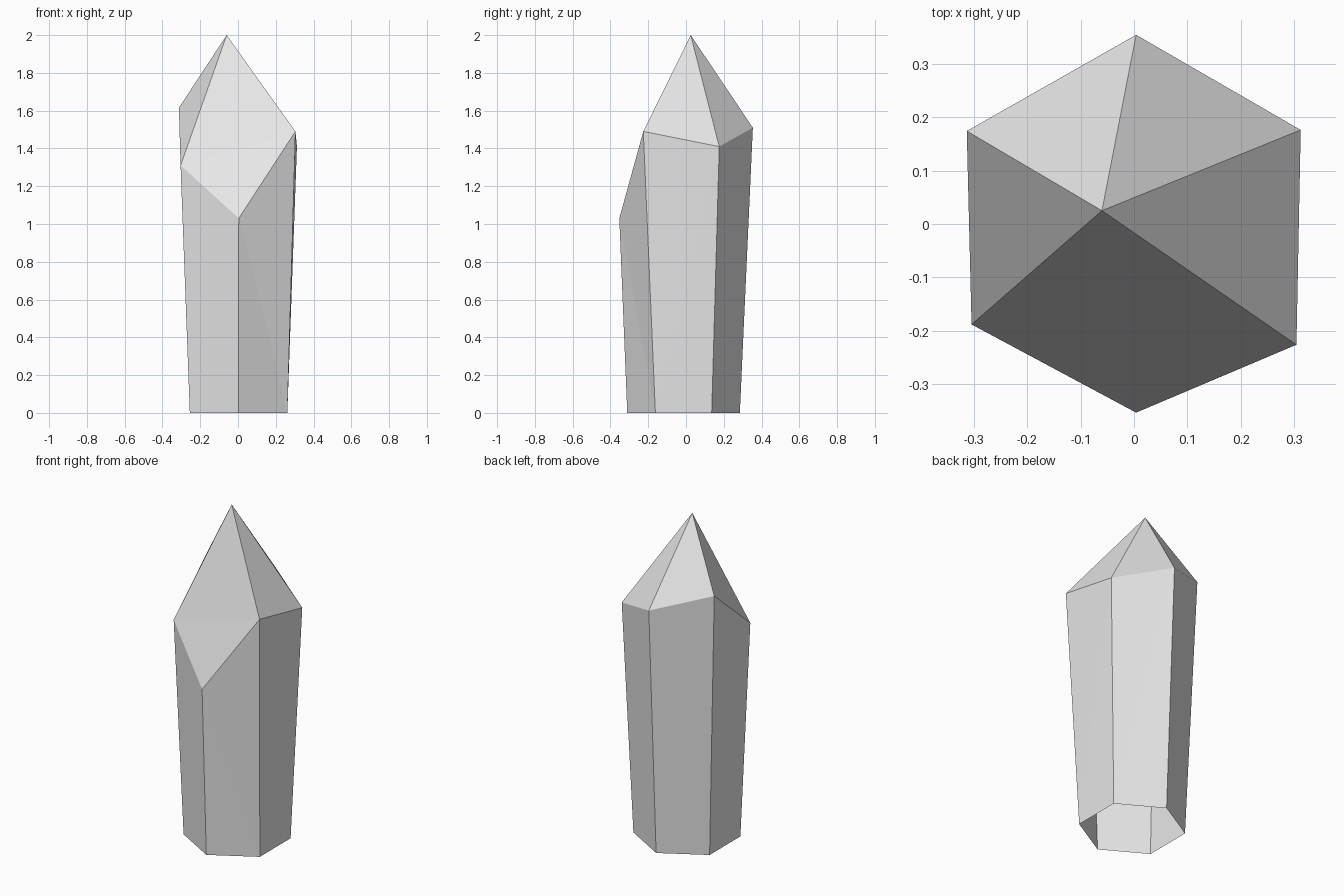
import bpy, bmesh, math

cube = bpy.data.objects.get("Cube")
if cube:
    bpy.data.objects.remove(cube, do_unlink=True)

# One plain grey for the whole crystal
grey = bpy.data.materials.new("crystal_grey")
grey.use_nodes = True
colour = (0.8, 0.8, 0.8, 1.0)
grey.diffuse_color = colour
grey.node_tree.nodes["Principled BSDF"].inputs["Base Color"].default_value = colour

bm = bmesh.new()

# Regular hexagonal foot, counter-clockwise from the front corner
foot = []
for i in range(6):
    a = math.radians(60 * i - 90)
    foot.append(bm.verts.new((0.003 + 0.298 * math.cos(a), -0.013 + 0.298 * math.sin(a), 0)))

# Uneven shoulder ring, in the same order, and the off-centre tip
shoulder = [bm.verts.new(p) for p in (
    (0.004, -0.353, 1.03), (0.304, -0.226, 1.49), (0.312, 0.176, 1.41),
    (0.004, 0.354, 1.51), (-0.313, 0.174, 1.615), (-0.304, -0.188, 1.31))]
tip = bm.verts.new((-0.06, 0.025, 2.0))

# Flared shaft walls, open underneath
for i in range(6):
    j = (i + 1) % 6
    bm.faces.new((foot[i], foot[j], shoulder[j]))
    bm.faces.new((foot[i], shoulder[j], shoulder[i])) if i else None
    if i == 0:
        # The front wall bends along the other diagonal
        bm.faces.remove(bm.faces.get((foot[i], foot[j], shoulder[j])))
        bm.faces.new((foot[i], foot[j], shoulder[i]))
        bm.faces.new((foot[j], shoulder[j], shoulder[i]))

# Pointed cap: four plain facets and one long front facet
for i in range(1, 5):
    bm.faces.new((shoulder[i], shoulder[i + 1], tip))
bm.faces.new((shoulder[5], shoulder[1], tip))
bm.faces.new((shoulder[5], shoulder[0], shoulder[1]))

mesh = bpy.data.meshes.new("crystal")
bm.to_mesh(mesh)
bm.free()
mesh.materials.append(grey)
crystal = bpy.data.objects.new("crystal", mesh)
bpy.context.scene.collection.objects.link(crystal)
